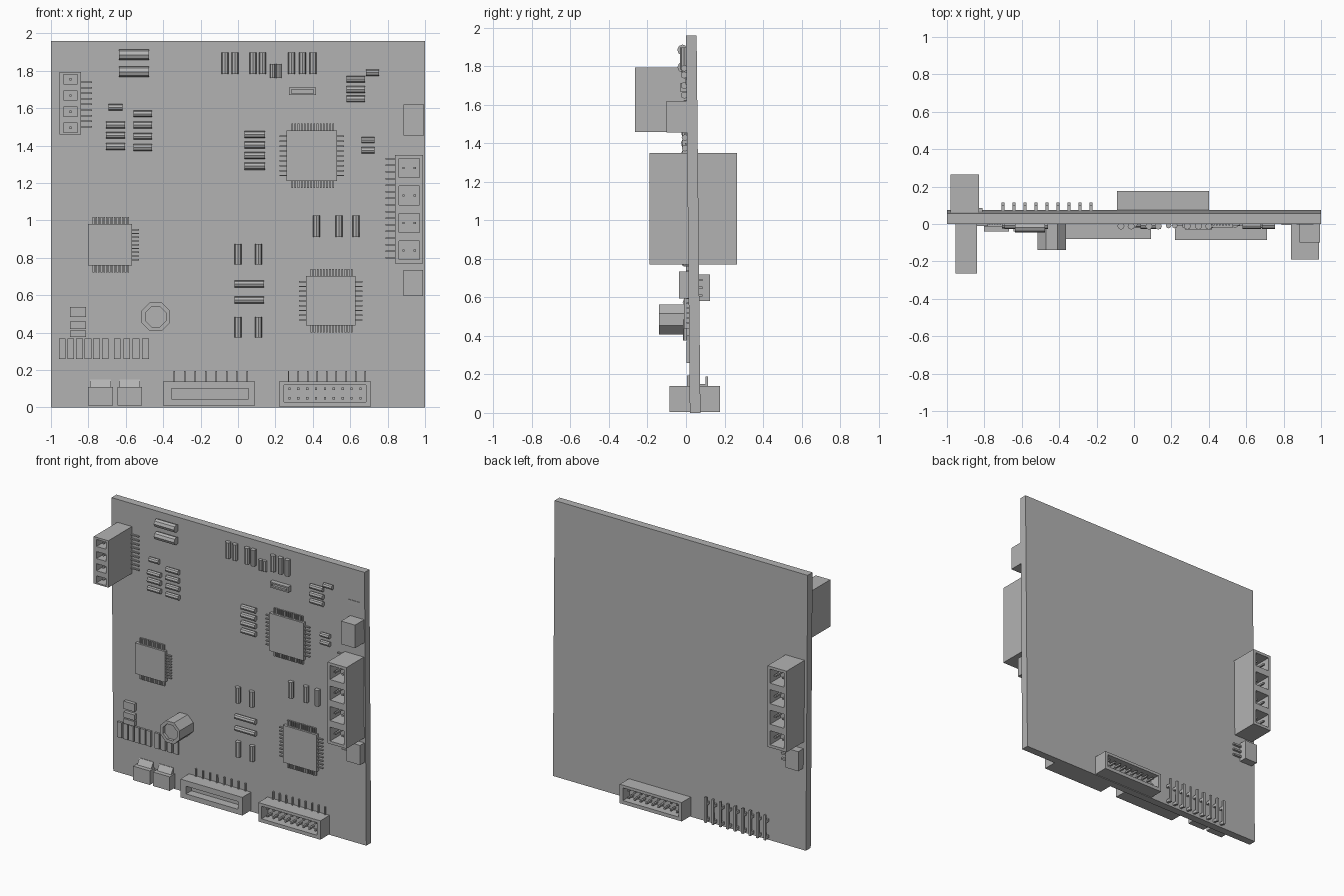
import bpy, bmesh, math
from mathutils import Matrix, Vector

cube = bpy.data.objects.get("Cube")
if cube:
    bpy.data.objects.remove(cube, do_unlink=True)

H = 1.96      # board height
T = 0.055     # board thickness

grey = bpy.data.materials.new("plain grey")
grey.use_nodes = True
grey.diffuse_color = (0.45, 0.45, 0.45, 1)
grey.node_tree.nodes["Principled BSDF"].inputs["Base Color"].default_value = (0.45, 0.45, 0.45, 1)


def front(z):
    """Board leans slightly: y of its front face at height z."""
    return 0.02 * (1 - z / H)


def finish(name, bm):
    mesh = bpy.data.meshes.new(name)
    bm.to_mesh(mesh)
    bm.free()
    mesh.materials.append(grey)
    obj = bpy.data.objects.new(name, mesh)
    bpy.context.collection.objects.link(obj)
    return obj


def box(bm, x0, x1, y0, y1, z0, z1):
    size = Matrix.Diagonal((x1 - x0, y1 - y0, z1 - z0, 1))
    mid = Matrix.Translation(((x0 + x1) / 2, (y0 + y1) / 2, (z0 + z1) / 2))
    return bmesh.ops.create_cube(bm, size=1, matrix=mid @ size)["verts"]


def raised(bm, x, z, w, h, depth):
    """Block centred at x, z standing out of the board front."""
    box(bm, x - w / 2, x + w / 2, front(z) - depth, front(z) + 0.01, z - h / 2, z + h / 2)


def spread(a, b, n):
    return [a + (b - a) * i / (n - 1) for i in range(n)]


def housing(name, x0, x1, z0, z1, y_face, y_board, cells, depth, pins):
    """Connector shell with sunken cells (x, z, w, h) and pins (x, z) inside."""
    bm = bmesh.new()
    box(bm, x0, x1, min(y_face, y_board), max(y_face, y_board), z0, z1)
    for x, z, w, h in cells:
        for co, no in (((x - w / 2, 0, 0), (1, 0, 0)), ((x + w / 2, 0, 0), (1, 0, 0)),
                       ((0, 0, z - h / 2), (0, 0, 1)), ((0, 0, z + h / 2), (0, 0, 1))):
            bmesh.ops.bisect_plane(bm, geom=bm.verts[:] + bm.edges[:] + bm.faces[:],
                                   plane_co=co, plane_no=no, dist=1e-5)
    holes = []
    for f in bm.faces:
        c = f.calc_center_median()
        if abs(c.y - y_face) < 1e-4 and any(abs(c.x - x) < w / 2 and abs(c.z - z) < h / 2
                                            for x, z, w, h in cells):
            holes.append(f)
    bmesh.ops.inset_individual(bm, faces=holes, thickness=0, depth=-depth)
    bmesh.ops.dissolve_limit(bm, angle_limit=0.01, verts=bm.verts[:], edges=bm.edges[:])
    s = 1 if y_board > y_face else -1
    for x, z in pins:
        a, b = y_face + s * 0.02, y_face + s * (depth + 0.005)
        box(bm, x - 0.006, x + 0.006, min(a, b), max(a, b), z - 0.006, z + 0.006)
    return finish(name, bm)


# Board
bm = bmesh.new()
for v in box(bm, -1, 1, 0, T, 0, H):
    v.co.y += front(v.co.z)
finish("board", bm)

# Tall four-way connectors at the edges
cells = [(-0.895, z, 0.075, 0.05) for z in spread(1.495, 1.755, 4)]
housing("upper_edge_connector", -0.955, -0.84, 1.46, 1.795, -0.265, 0.01, cells, 0.12,
        [(c[0], c[1]) for c in cells])
for name, cx, y_face, y_board in (("front_edge_connector", 0.915, -0.19, 0.02),
                                  ("back_edge_connector", -0.905, 0.265, 0.05)):
    cells = [(cx, z, 0.11, 0.1) for z in spread(0.84, 1.28, 4)]
    pins = [(cx + dx, c[1]) for c in cells for dx in (-0.03, 0.03)]
    housing(name, cx - 0.075, cx + 0.075, 0.77, 1.35, y_face, y_board, cells, 0.12, pins)

# Wide connectors along the bottom
housing("bottom_slot_connector", -0.4, 0.09, 0.01, 0.14, -0.08, 0.03,
        [(-0.15, 0.073, 0.41, 0.055)], 0.06, [])
for name, cx, y_face, y_board in (("bottom_pin_connector", 0.465, -0.085, 0.03),
                                  ("back_bottom_connector", 0.155, 0.177, 0.06)):
    pins = [(cx + dx, z) for dx in spread(-0.19, 0.19, 9) for z in (0.05, 0.1)]
    housing(name, cx - 0.245, cx + 0.245, 0.005, 0.14, y_face, y_board,
            [(cx, 0.075, 0.44, 0.09)], 0.075, pins)

# Thin leads beside the connectors
bm = bmesh.new()
for x in spread(-0.34, 0.05, 8) + spread(0.27, 0.68, 9):
    raised(bm, x, 0.16, 0.008, 0.07, 0.012)
for z in spread(1.5, 1.74, 9):
    raised(bm, -0.81, z, 0.06, 0.008, 0.012)
for z in spread(0.8, 1.33, 16):
    raised(bm, 0.815, z, 0.055, 0.008, 0.012)
for z in (0.64, 0.67, 0.7):
    raised(bm, 0.85, z, 0.08, 0.01, 0.006)
raised(bm, 0.915, 1.72, 0.09, 0.03, 0.004)
finish("connector_leads", bm)

# Row of bent pins on the back
bm = bmesh.new()
for x in spread(-0.7, -0.23, 9):
    box(bm, x - 0.008, x + 0.008, 0.1, 0.115, 0.01, 0.19)
    for z in (0.015, 0.13):
        box(bm, x - 0.008, x + 0.008, 0.07, 0.105, z, z + 0.02)
finish("back_pin_row", bm)

# Small solid sockets
bm = bmesh.new()
box(bm, 0.885, 0.995, -0.1, 0.02, 1.455, 1.62)
box(bm, 0.885, 0.99, -0.037, 0.03, 0.595, 0.735)
finish("front_small_sockets", bm)
bm = bmesh.new()
box(bm, -0.975, -0.875, 0.05, 0.125, 0.58, 0.72)
for z in (0.61, 0.65, 0.69):
    box(bm, -0.88, -0.81, 0.06, 0.085, z - 0.006, z + 0.006)
finish("back_small_socket", bm)

# Square chips with legs on their sides
for name, cx, cz, w, h, sides in (("upper_chip", 0.395, 1.345, 0.27, 0.27, (-1, 1)),
                                  ("left_chip", -0.685, 0.87, 0.235, 0.22, (1,)),
                                  ("lower_chip", 0.495, 0.57, 0.265, 0.265, (-1, 1))):
    bm = bmesh.new()
    raised(bm, cx, cz, w, h, 0.025)
    for s in (-1, 1):
        for dx in spread(-w / 2 + 0.03, w / 2 - 0.02, 14):
            raised(bm, cx + dx, cz + s * (h / 2 + 0.015), 0.009, 0.045, 0.012)
    for s in sides:
        for dz in spread(-h / 2 + 0.03, h / 2 - 0.03, 9):
            raised(bm, cx + s * (w / 2 + 0.015), cz + dz, 0.045, 0.007, 0.012)
    finish(name, bm)


# Small barrel components, each (x, z, length, radius, upright)
barrels = [(-0.555, z, 0.16, 0.028, False) for z in (1.885, 1.795)]
barrels += [(-0.655, z, 0.1, 0.018, False) for z in (1.51, 1.455, 1.395)]
barrels += [(-0.51, z, 0.1, 0.018, False) for z in spread(1.39, 1.57, 4)]
barrels += [(0.09, z, 0.11, 0.019, False) for z in spread(1.29, 1.46, 4)]
barrels += [(0.63, z, 0.1, 0.018, False) for z in (1.755, 1.7, 1.65)]
barrels += [(0.695, z, 0.07, 0.017, False) for z in (1.43, 1.375)]
barrels += [(-0.655, 1.605, 0.075, 0.018, False), (0.72, 1.79, 0.07, 0.017, False)]
barrels += [(0.06, z, 0.16, 0.019, False) for z in (0.66, 0.575)]
barrels += [(x, 1.84, 0.115, 0.019, True) for x in (-0.07, -0.015, 0.08, 0.13, 0.285, 0.345, 0.4)]
barrels += [(x, 1.8, 0.075, 0.015, True) for x in (0.185, 0.218)]
barrels += [(x, 0.97, 0.115, 0.019, True) for x in (0.42, 0.54, 0.63)]
barrels += [(x, z, 0.11, 0.019, True) for x in (0, 0.11) for z in (0.82, 0.43)]
bm = bmesh.new()
for x, z, length, r, upright in barrels:
    turn = Matrix() if upright else Matrix.Rotation(math.pi / 2, 4, "Y")
    place = Matrix.Translation((x, front(z) - r * 0.65, z)) @ turn
    bmesh.ops.create_cone(bm, cap_ends=True, segments=8, radius1=r, radius2=r,
                          depth=length, matrix=place)
finish("barrel_components", bm)

# Flat components
bm = bmesh.new()
for x in spread(-0.94, -0.71, 6) + spread(-0.645, -0.495, 4):
    raised(bm, x, 0.315, 0.036, 0.11, 0.015)
for z, h in ((0.51, 0.055), (0.44, 0.04), (0.395, 0.035)):
    raised(bm, -0.855, z, 0.085, h, 0.025)
finish("flat_components", bm)
housing("tiny_socket", 0.272, 0.418, 1.67, 1.71, -0.03, 0.01, [(0.345, 1.69, 0.12, 0.02)], 0.015, [])

# Push buttons with a sloped back
bm = bmesh.new()
for x in (-0.735, -0.578):
    box(bm, x - 0.066, x + 0.066, -0.04, 0.03, 0.01, 0.11)
    for v in box(bm, x - 0.055, x + 0.055, -0.015, 0.03, 0.1, 0.15):
        if v.co.z > 0.14 and v.co.y < 0:
            v.co.y = 0.015
finish("push_buttons", bm)

# Eight-sided capacitor with a sunken end
bm = bmesh.new()
lie = Matrix.Translation((-0.44, -0.06, 0.485)) @ Matrix.Rotation(math.pi / 2, 4, "X")
lie = lie @ Matrix.Rotation(math.pi / 8, 4, "Z")
bmesh.ops.create_cone(bm, cap_ends=True, segments=8, radius1=0.083, radius2=0.083,
                      depth=0.16, matrix=lie)
end = [f for f in bm.faces if f.normal.dot(Vector((0, -1, 0))) > 0.9]
bmesh.ops.inset_individual(bm, faces=end, thickness=0.024, depth=0)
bmesh.ops.inset_individual(bm, faces=end, thickness=0, depth=-0.02)
finish("capacitor", bm)
